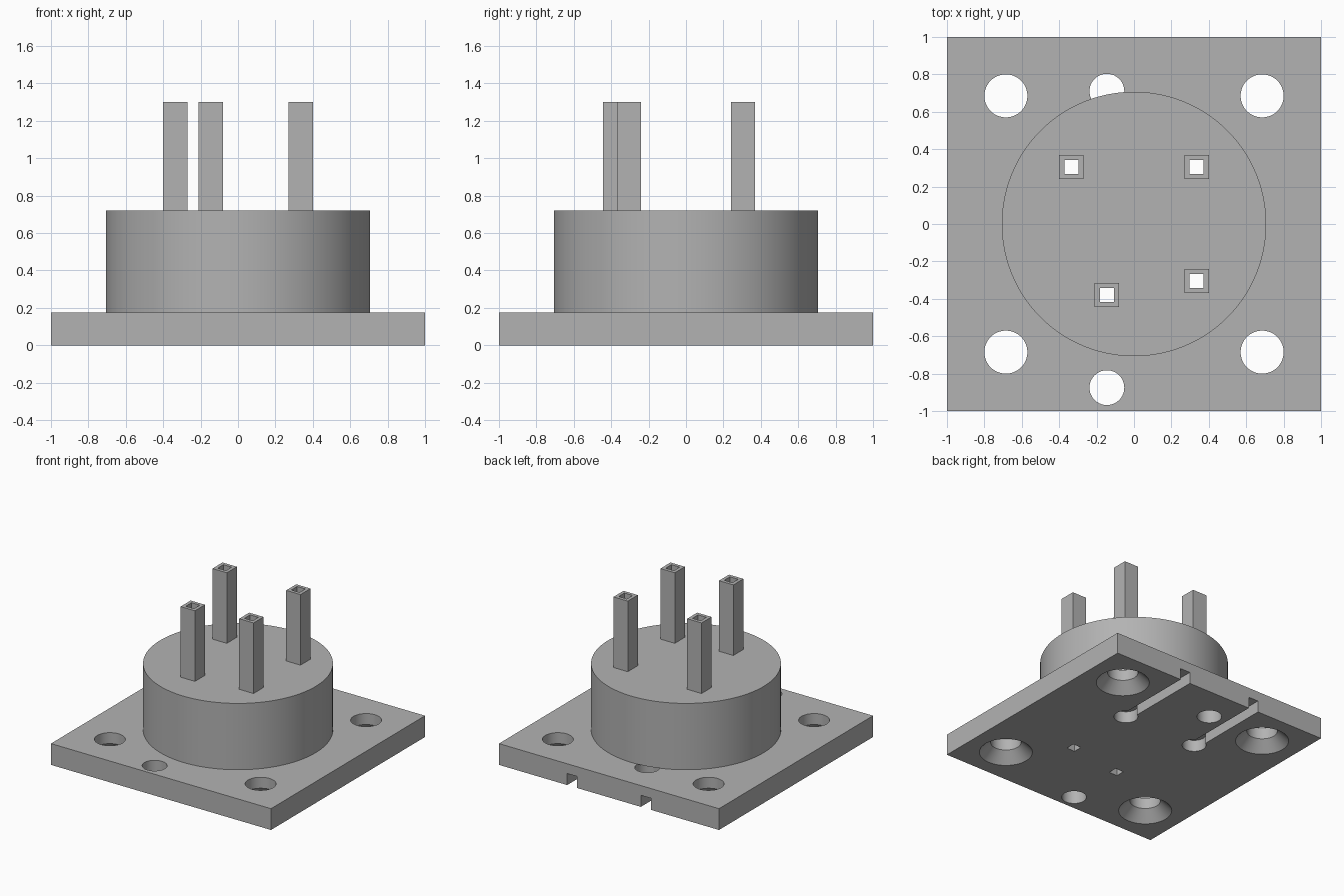
import bpy, math

cube = bpy.data.objects.get("Cube")
if cube:
    bpy.data.objects.remove(cube, do_unlink=True)

grey = bpy.data.materials.new("plain grey")
grey.use_nodes = True
colour = (0.45, 0.45, 0.45, 1)
grey.diffuse_color = colour
grey.node_tree.nodes["Principled BSDF"].inputs["Base Color"].default_value = colour

PLATE_TOP, DRUM_TOP, PIN_TOP = 0.175, 0.72, 1.3
PIN, BORE = 0.13, 0.075
SLOT_DEPTH, SINK_DEPTH = 0.095, 0.085
PINS = {"back_left": (0.335, 0.305), "back_right": (-0.335, 0.305),
        "front_left": (0.335, -0.305), "front_right": (-0.145, -0.38)}


def finish(name):
    ob = bpy.context.object
    ob.name = name
    ob.data.materials.append(grey)
    return ob


def box(name, x, y, z0, z1, sx, sy):
    bpy.ops.mesh.primitive_cube_add(size=1, location=(x, y, (z0 + z1) / 2))
    bpy.context.object.scale = (sx, sy, z1 - z0)
    bpy.ops.object.transform_apply(location=False, rotation=False, scale=True)
    return finish(name)


def round_part(name, x, y, z0, z1, r0, r1=None, sides=64):
    bpy.ops.mesh.primitive_cone_add(vertices=sides, radius1=r0, radius2=r0 if r1 is None else r1,
                                    depth=z1 - z0, location=(x, y, (z0 + z1) / 2))
    return finish(name)


def cut(target, cutter):
    cutter.hide_render = True
    mod = target.modifiers.new("cut", "BOOLEAN")
    mod.operation, mod.solver, mod.object = "DIFFERENCE", "EXACT", cutter
    bpy.ops.object.select_all(action="DESELECT")
    bpy.context.view_layer.objects.active = target
    target.select_set(True)
    bpy.ops.object.modifier_apply(modifier=mod.name)
    bpy.data.objects.remove(cutter, do_unlink=True)


def smooth(ob):
    bpy.ops.object.select_all(action="DESELECT")
    bpy.context.view_layer.objects.active = ob
    ob.select_set(True)
    bpy.ops.object.shade_smooth_by_angle(angle=math.radians(30))


plate = box("mounting_plate", 0, 0, 0, PLATE_TOP, 2, 2)
drum = round_part("drum", 0, 0, PLATE_TOP, DRUM_TOP, 0.707, sides=128)

# Corner screw holes, countersunk underneath
for x in (-0.685, 0.685):
    for y in (-0.685, 0.685):
        cut(plate, round_part("screw_hole", x, y, -0.1, 0.3, 0.115))
        slope = (0.2 - 0.115) / SINK_DEPTH
        cut(plate, round_part("countersink", x, y, -0.02, SINK_DEPTH,
                              0.2 + 0.02 * slope, 0.115))

# Plain holes on the off-centre line
for y in (0.71, -0.875):
    cut(plate, round_part("plain_hole", -0.145, y, -0.1, 0.3, 0.093))

# Wire slots under the two back pins, open at the back edge
for side in ("back_left", "back_right"):
    x, y = PINS[side]
    cut(plate, box("slot", x, (y + 1.1) / 2, -0.1, SLOT_DEPTH, 0.09, 1.1 - y))
    cut(plate, round_part("slot_end", x, y, -0.1, SLOT_DEPTH, 0.09))

# Square pins, bored through the whole body
for side, (x, y) in PINS.items():
    pin = box(side + "_pin", x, y, DRUM_TOP, PIN_TOP, PIN, PIN)
    for part in (plate, drum, pin):
        cut(part, box("bore", x, y, -0.2, 1.5, BORE, BORE))

smooth(plate)
smooth(drum)
